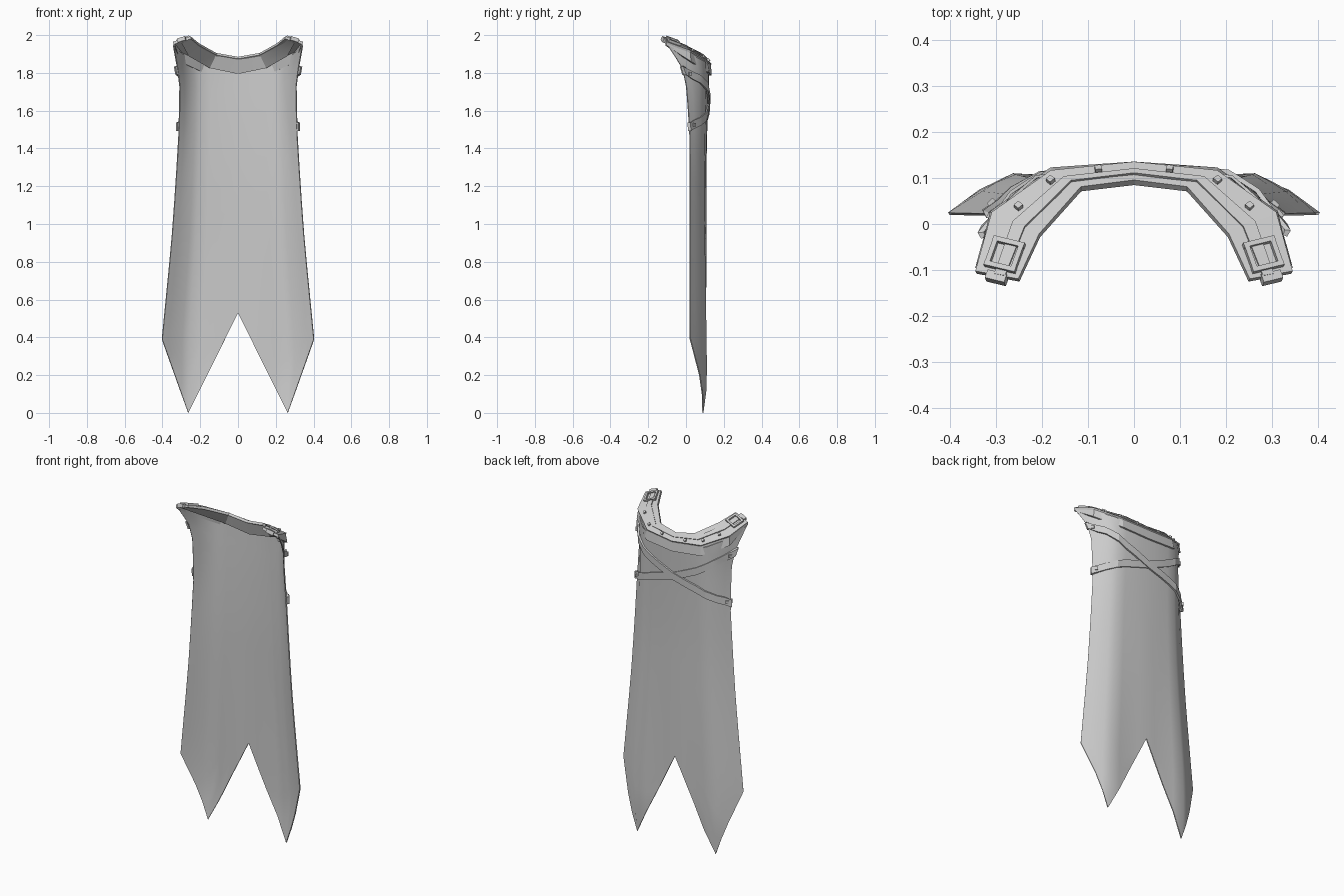
import bpy, bmesh
from mathutils import Vector, Matrix

if "Cube" in bpy.data.objects:
    bpy.data.objects.remove(bpy.data.objects["Cube"])

mat = bpy.data.materials.new("light grey")
mat.diffuse_color = (0.6, 0.6, 0.6, 1)
mat.use_nodes = True
mat.node_tree.nodes["Principled BSDF"].inputs["Base Color"].default_value = mat.diffuse_color


def lookup(table, v):
    """Piecewise linear interpolation in a list of (key, value)."""
    if v <= table[0][0]:
        return table[0][1]
    for (a, p), (b, q) in zip(table, table[1:]):
        if v <= b:
            return p + (q - p) * (v - a) / (b - a)
    return table[-1][1]


def finish(bm, name, thickness=0, angle=0.5):
    bmesh.ops.recalc_face_normals(bm, faces=bm.faces)
    me = bpy.data.meshes.new(name)
    bm.to_mesh(me)
    bm.free()
    me.materials.append(mat)
    ob = bpy.data.objects.new(name, me)
    bpy.context.collection.objects.link(ob)
    bpy.ops.object.select_all(action='DESELECT')
    ob.select_set(True)
    bpy.context.view_layer.objects.active = ob
    if thickness:
        mod = ob.modifiers.new("thickness", 'SOLIDIFY')
        mod.thickness = thickness
        mod.offset = 0
        mod.use_even_offset = True
        bpy.ops.object.modifier_apply(modifier=mod.name)
    if angle:
        bpy.ops.object.shade_smooth_by_angle(angle=angle)
    return ob


def loft(name, rows, thickness, angle=0.5):
    """Sheet through rows of points, given thickness."""
    bm = bmesh.new()
    grid = [[bm.verts.new(p) for p in row] for row in rows]
    for r, q in zip(grid, grid[1:]):
        for i in range(len(r) - 1):
            bm.faces.new((r[i], r[i + 1], q[i + 1], q[i]))
    return finish(bm, name, thickness, angle)


def add_box(bm, centre, ax, ay, az, size):
    m = Matrix((ax * size[0], ay * size[1], az * size[2])).transposed().to_4x4()
    bmesh.ops.create_cube(bm, size=1, matrix=Matrix.Translation(centre) @ m)


# Cape cloth: width, depth and hem defined by height z and side fraction u
WIDTH = [(0, .405), (.39, .402), (.9, .352), (1.2, .33), (1.5, .312),
         (1.75, .308), (1.85, .325), (1.95, .343)]
EDGE = [(0, .03), (.4, .022), (1.5, .02), (1.75, 0), (1.83, -.02), (1.95, -.1)]
CENTRE = [(0, .103), (.5, .104), (1.3, .105), (1.6, .112), (1.85, .122)]
TOP = [(0, 1.825), (.55, 1.84), (.88, 1.895), (1, 1.945)]
HEM = [(0, .53), (.65, 0), (1, .39)]
LOW = [(0, 0), (.3, .04), (.65, .12), (.83, .5), (1, 1)]
HIGH = [(0, 0), (.3, .02), (.65, .12), (.83, .42), (1, 1)]
FOLD = [(0, -.005), (.15, .015), (.5, .01), (1.1, 0)]


def cloth(u, z):
    a = abs(u)
    k = min(max((z - 1.2) / .5, 0), 1)
    f = lookup(LOW, a) * (1 - k) + lookup(HIGH, a) * k
    c = lookup(CENTRE, z)
    fold = lookup(FOLD, z) * max(0, 1 - abs(a - .65) / .35)
    return Vector((u * lookup(WIDTH, z), c + (lookup(EDGE, z) - c) * f + fold, z))


def outward(u, z):
    t = cloth(u + .04, z) - cloth(u - .04, z)
    return Vector((-t.y, t.x, 0)).normalized()


half = [0, .15, .3, .48, .65, .74, .83, .92, 1]
cols = [-u for u in half[:0:-1]] + half
levels = [0, .07, .15, .25, .36, .47, .58, .69, .78, .86, .92, .96, 1]
loft("cape", [[cloth(u, lookup(HEM, abs(u)) * (1 - v) + lookup(TOP, abs(u)) * v)
               for u in cols] for v in levels], .006, .7)

# Collar: inner and outer edge stations from centre back to front tip
INNER = [(0, .09, 1.88), (.115, .076, 1.9), (.205, -.025, 1.95), (.25, -.122, 1.987)]
OUTER = [(0, .13, 1.842), (.18, .112, 1.856), (.308, .022, 1.912), (.343, -.105, 1.958)]


def collar(i, t):
    """Point at station i (fractional) and t across the band."""
    k = min(int(i), 2)
    f = i - k
    a = Vector(INNER[k]).lerp(Vector(INNER[k + 1]), f)
    b = Vector(OUTER[k]).lerp(Vector(OUTER[k + 1]), f)
    return a.lerp(b, t)


def frame(i, t):
    """Along, across and up directions on the collar."""
    k = min(i, 2.9)
    along = (collar(k + .1, t) - collar(k, t)).normalized()
    across = collar(i, 1) - collar(i, 0)
    across = (across - along * across.dot(along)).normalized()
    up = along.cross(across)
    return along, across, up if up.z > 0 else -up


def flip(p):
    return Vector((-p.x, p.y, p.z))


def band(name, fn, ts, thickness):
    rows = []
    for t in ts:
        right = [fn(i, t) for i in range(4)]
        rows.append([flip(p) for p in right[:0:-1]] + right)
    return loft(name, rows, thickness, .3)


def raised(i, t):
    up = frame(i, t)[2]
    if i == 0:
        up = Vector((0, up.y, up.z)).normalized()
    return collar(i, t) + up * .009


def skirt(i, t):
    """Second tier hanging below the outer edge."""
    drop = (.055, .055, .05, .012)[i]
    out = Vector([(0, .003, 0), (.004, .008, 0), (.007, .004, 0), (0, 0, 0)][i])
    return collar(i, .94) + out * t + Vector((0, 0, -drop * t - .004))


def lining(i, t):
    """Facing on the neck side, from the inner edge down to the cloth."""
    low = collar(i, .55) - Vector((0, 0, (.06, .045, .035, .006)[i]))
    return collar(i, .04).lerp(low, t) - Vector((0, 0, .004))


band("collar_band", collar, (0, .5, 1), .015)
band("collar_inner_trim", raised, (.3, .55), .008)
band("collar_lower_band", skirt, (0, 1), .01)
band("collar_lining", lining, (0, .5, 1), .006)

# Collar studs, strap tips and square buckles
studs, buckles, tongues = bmesh.new(), bmesh.new(), bmesh.new()
for s in (1, -1):
    def place(bm, centre, axes, size):
        ax = [a.copy() if s > 0 else flip(a) for a in axes]
        add_box(bm, centre if s > 0 else flip(centre), *ax, size)

    for i in (.48, 1.15, 1.75):
        axes = frame(i, .72)
        place(studs, collar(i, .72) + axes[2] * .011, axes, (.014, .014, .014))
    axes = frame(2.6, .5)
    along, across, up = axes
    mid = collar(2.62, .47) + up * .012
    for d in (1, -1):
        place(buckles, mid + along * d * .03, axes, (.011, .072, .016))
        place(buckles, mid + across * d * .03, axes, (.05, .011, .016))
    place(tongues, collar(3, .5) + along * .004 + up * .001, axes, (.02, .045, .022))
finish(studs, "collar_studs", angle=0)
finish(buckles, "collar_buckles", angle=0)
finish(tongues, "collar_strap_tips", angle=0)

# Two straps crossing on the back, each with a stud at both ends
PATH = [(-1.04, 1.815), (-.55, 1.705), (0, 1.63), (.55, 1.58), (1.04, 1.513)]
us = [-1.03] + cols[1:-1] + [1.03]
for s, name, lift in ((1, "strap_under", .005), (-1, "strap_over", .01)):
    rows = []
    for dz in (-.022, .022):
        row = []
        for u in us:
            z = lookup(PATH, u)
            row.append(cloth(u * s, z + dz) + outward(u * s, z) * lift)
        # Ends wrap round the edge of the cloth
        for end, at in ((row[0], 0), (row[-1], len(row) + 1)):
            row.insert(at, end + Vector((-.006 if end.x > 0 else .006, -.012, 0)))
        rows.append(row)
    loft(name, rows, .01, .4)
    bm = bmesh.new()
    for u in (-.95, .95):
        z = lookup(PATH, u)
        n = outward(u * s, z)
        up = Vector((0, 0, 1))
        add_box(bm, cloth(u * s, z) + n * (lift + .008), n.cross(up), n, up, (.018, .014, .018))
    finish(bm, name + "_studs", angle=0)
